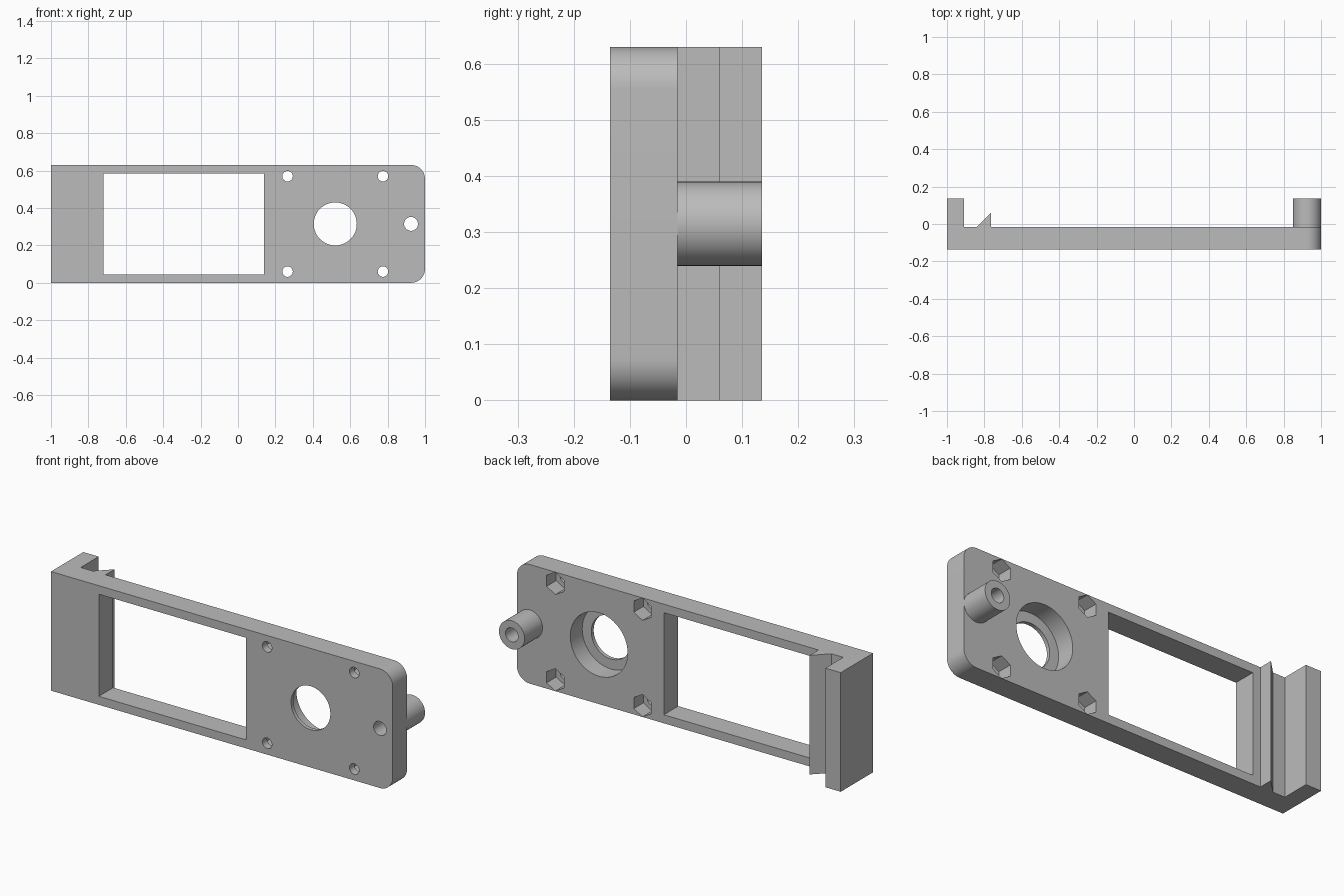
import bpy, bmesh
from math import sin, cos, pi, radians

cube = bpy.data.objects.get("Cube")
if cube:
    bpy.data.objects.remove(cube, do_unlink=True)

grey = bpy.data.materials.new("plain_grey")
grey.use_nodes = True
colour = (0.5, 0.5, 0.5, 1)
grey.diffuse_color = colour
grey.node_tree.nodes["Principled BSDF"].inputs["Base Color"].default_value = colour

FRONT, BACK, REAR = -0.135, -0.015, 0.135   # plate front, plate back, rear tips
HEIGHT = 0.63
MID = HEIGHT / 2
PORT_X, POST_X = 0.52, 0.925


def prism(name, points, lo, hi, axis="y"):
    """Extrude a 2D outline: (x, z) along y, or (x, y) along z."""
    bm = bmesh.new()
    place = (lambda a, b: (a, lo, b)) if axis == "y" else (lambda a, b: (a, b, lo))
    face = bm.faces.new([bm.verts.new(place(a, b)) for a, b in points])
    out = bmesh.ops.extrude_face_region(bm, geom=[face])
    verts = [v for v in out["geom"] if isinstance(v, bmesh.types.BMVert)]
    shift = (0, hi - lo, 0) if axis == "y" else (0, 0, hi - lo)
    bmesh.ops.translate(bm, verts=verts, vec=shift)
    bmesh.ops.recalc_face_normals(bm, faces=bm.faces)
    mesh = bpy.data.meshes.new(name)
    bm.to_mesh(mesh)
    bm.free()
    mesh.materials.append(grey)
    obj = bpy.data.objects.new(name, mesh)
    bpy.context.collection.objects.link(obj)
    return obj


def arc(x, z, r, start=0, sweep=2 * pi, steps=48, closed=True):
    count = steps if closed else steps + 1
    return [(x + r * cos(start + sweep * i / steps),
             z + r * sin(start + sweep * i / steps)) for i in range(count)]


def rect(x0, x1, b0, b1):
    return [(x0, b0), (x1, b0), (x1, b1), (x0, b1)]


def cut(target, points, lo, hi):
    cutter = prism("cutter", points, lo, hi)
    cutter.hide_render = True
    mod = target.modifiers.new("cut", "BOOLEAN")
    mod.operation, mod.solver, mod.object = "DIFFERENCE", "EXACT", cutter
    bpy.context.view_layer.objects.active = target
    bpy.ops.object.modifier_apply(modifier=mod.name)
    bpy.data.objects.remove(cutter, do_unlink=True)


# Base plate with two rounded corners on its left end
R = 0.075
outline = [(-1, HEIGHT), (-1, 0)]
outline += arc(1 - R, R, R, -pi / 2, pi / 2, 12, False)
outline += arc(1 - R, HEIGHT - R, R, 0, pi / 2, 12, False)
plate = prism("face_plate", outline, FRONT, BACK)

# Large window, round port with a recess behind it, and post hole
cut(plate, rect(-0.72, 0.14, 0.045, 0.585), -0.3, 0.3)
cut(plate, arc(PORT_X, MID, 0.115), -0.3, 0.3)
cut(plate, arc(PORT_X, MID, 0.168), FRONT + 0.02, 0.3)
cut(plate, arc(POST_X, MID, 0.037, steps=32), -0.3, 0.3)

# Four screw holes with hexagonal nut pockets at the back
for x in (PORT_X - 0.255, PORT_X + 0.255):
    for z in (MID - 0.255, MID + 0.255):
        cut(plate, arc(x, z, 0.028, steps=32), -0.3, 0.3)
        cut(plate, arc(x, z, 0.059, pi / 2, steps=6), FRONT + 0.04, 0.3)

# Hollow mounting post
post = prism("mounting_post", arc(POST_X, MID, 0.075), BACK, REAR)
cut(post, arc(POST_X, MID, 0.037, steps=32), -0.3, 0.3)

# End wall and wedge-shaped catch
wall = prism("end_wall", rect(-1, -0.91, BACK, REAR), 0, HEIGHT, "z")
catch = prism("catch_wedge", [(-0.84, BACK), (-0.765, BACK), (-0.765, 0.06)],
              0, HEIGHT, "z")

for obj in (plate, post, wall, catch):
    bpy.ops.object.select_all(action="DESELECT")
    obj.select_set(True)
    bpy.context.view_layer.objects.active = obj
    bpy.ops.object.shade_smooth_by_angle(angle=radians(30))
